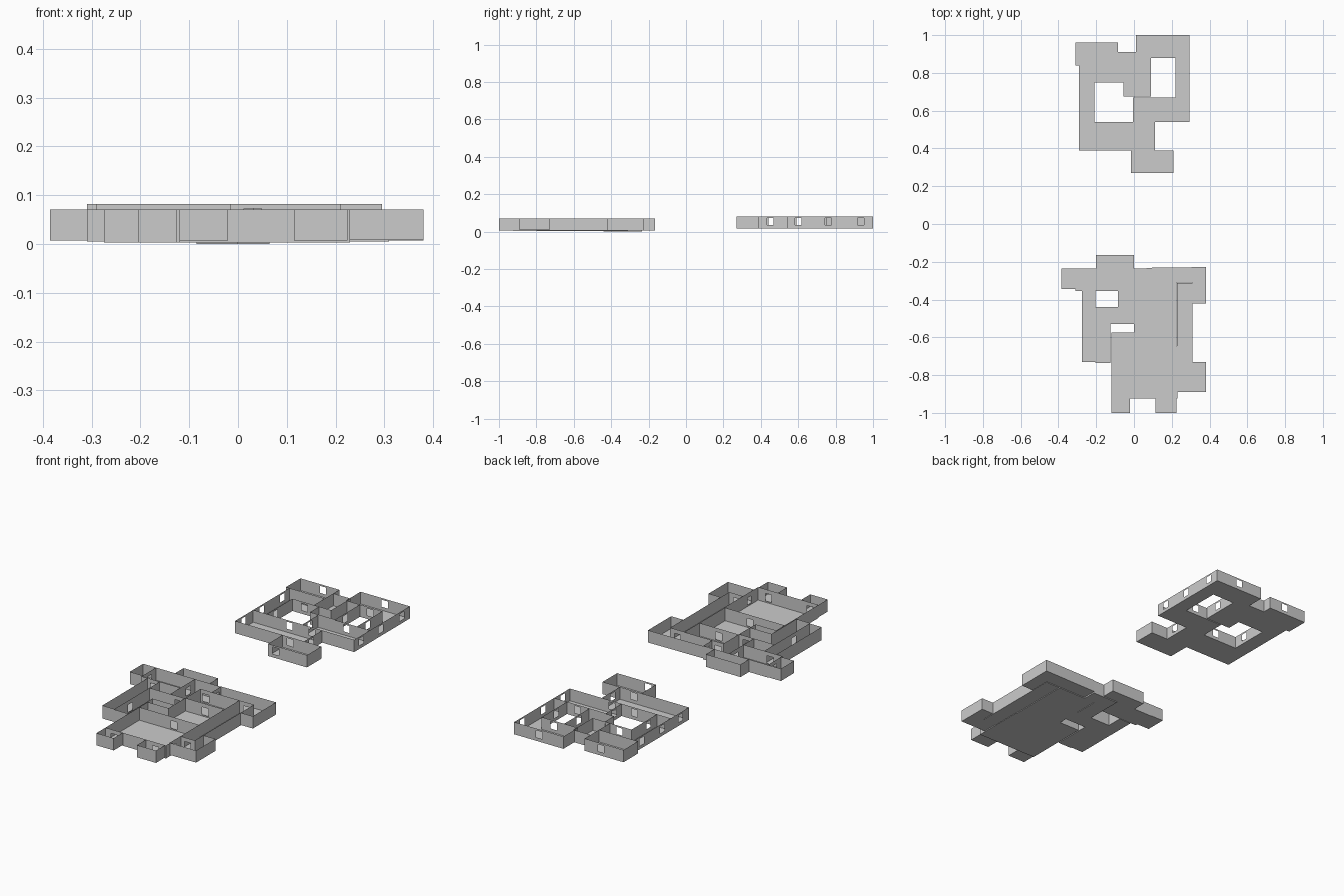
import bpy
import bmesh
from mathutils import Vector

if "Cube" in bpy.data.objects:
    bpy.data.objects.remove(bpy.data.objects["Cube"], do_unlink=True)

grey = bpy.data.materials.new("plain_grey")
grey.use_nodes = True
grey.diffuse_color = (0.6, 0.6, 0.6, 1)
grey.node_tree.nodes["Principled BSDF"].inputs["Base Color"].default_value = (0.6, 0.6, 0.6, 1)

HALF = 0.018      # half the width of an opening
NEAR = 0.012      # how close a wall must be to an opening to be cut


def rect(x0, y0, x1, y1):
    return [(x0, y0), (x1, y0), (x1, y1), (x0, y1)]


def panel(bm, a, b, low, high):
    """Upright sheet between two plan points."""
    if (b - a).length < 1e-4 or high - low < 1e-4:
        return
    corners = [(a, low), (b, low), (b, high), (a, high)]
    bm.faces.new([bm.verts.new((p.x, p.y, z)) for p, z in corners])


def room(name, plan, low, high, openings, sill, head):
    """Open-topped room: floor sheet and walls, cut wherever an opening lies on a wall."""
    bm = bmesh.new()
    plan = [Vector(p) for p in plan]
    floor = bm.faces.new([bm.verts.new((p.x, p.y, low)) for p in plan])
    for a, b in zip(plan, plan[1:] + plan[:1]):
        along = (b - a).normalized()
        length = (b - a).length
        cuts = []
        for o in openings:
            d = Vector(o) - a
            t = d.dot(along)
            if abs(d.cross(along)) < NEAR and HALF < t < length - HALF:
                cuts.append(t)
        start = a
        for t in sorted(cuts):
            left, right = a + along * (t - HALF), a + along * (t + HALF)
            panel(bm, start, left, low, high)
            panel(bm, left, right, low, max(low, sill))
            panel(bm, left, right, head, high)
            start = right
        panel(bm, start, b, low, high)
    bmesh.ops.remove_doubles(bm, verts=bm.verts, dist=1e-5)
    bmesh.ops.triangulate(bm, faces=[floor])
    mesh = bpy.data.meshes.new(name)
    bm.to_mesh(mesh)
    bm.free()
    mesh.materials.append(grey)
    ob = bpy.data.objects.new(name, mesh)
    bpy.context.collection.objects.link(ob)


# Rear building: rooms around two courtyards, with windows
rear_rooms = {
    "rear_corner_room": rect(-.31, .84, -.085, .96),
    "rear_link_room": rect(-.085, .75, .015, .91),
    "rear_right_wing": [(-.29, .54), (-.21, .54), (-.21, .75), (-.085, .75), (-.085, .84), (-.29, .84)],
    "rear_hall": rect(-.29, .39, .11, .54),
    "rear_porch": rect(-.015, .27, .21, .39),
    "rear_side_room": rect(-.005, .54, .295, .67),
    "rear_left_wing": [(.295, .67), (.295, 1), (.01, 1), (.01, .88), (.22, .88), (.22, .67)],
    "rear_passage": [(-.055, .675), (.09, .675), (.09, .88), (.015, .88), (.015, .75), (-.055, .75)],
}
windows = [
    (.295, .6), (.295, .76), (.295, .935), (.15, 1), (-.18, .96), (.11, .45),
    (-.29, .46), (-.29, .61), (-.29, .78), (-.08, .54), (-.14, .75), (-.21, .61),
    (.16, .67), (.22, .76), (.15, .88), (.09, .76), (.03, .27), (-.005, .6),
    (-.04, .75), (.03, .39), (.05, .54),
]
for name, plan in rear_rooms.items():
    room(name, plan, .018, .082, windows, .036, .073)

# Front building: great rooms ringed by side rooms, joined by doorways
front_rooms = {
    "front_end_closet": (rect(-.385, -.345, -.31, -.235), .007),
    "front_back_room": (rect(-.31, -.355, -.085, -.235), .005),
    "front_back_bay": (rect(-.2, -.235, 0, -.165), .005),
    "front_link": ([(-.085, -.235), (.065, -.235), (.065, -.31), (0, -.31), (0, -.44), (-.085, -.44)], 0),
    "front_right_corridor": (rect(-.275, -.73, -.205, -.355), .003),
    "front_inner_room": ([(-.205, -.735), (-.125, -.735), (-.125, -.53), (0, -.53), (0, -.44), (-.205, -.44)], .003),
    "front_upper_hall": (rect(0, -.435, .225, -.31), .003),
    "front_middle_hall": ([(-.12, -.645), (.225, -.645), (.225, -.435), (0, -.435), (0, -.575), (-.12, -.575)], .003),
    "front_great_hall": (rect(-.12, -.925, .23, -.645), .003),
    "front_left_gallery": ([(.065, -.232), (.38, -.228), (.38, -.42), (.31, -.42), (.31, -.31), (.065, -.31)], .007),
    "front_left_corridor": (rect(.227, -.8, .31, -.312), .005),
    "front_left_room": ([(.227, -.8), (.31, -.8), (.31, -.73), (.38, -.73), (.38, -.89), (.227, -.89)], .008),
    "front_right_bay": (rect(-.12, -1, -.02, -.925), .007),
    "front_left_bay": (rect(.115, -1, .225, -.925), .007),
}
doors = [
    (.08, -.645), (.115, -.435), (-.07, -.925), (.17, -.925), (.228, -.85),
    (.268, -.8), (.268, -.31), (-.31, -.29), (-.085, -.29), (-.24, -.355),
    (-.1, -.235), (-.205, -.6), (.03, -.31), (.065, -.27), (-.04, -.44),
]
for name, (plan, low) in front_rooms.items():
    room(name, plan, low, .071, doors, .01, .05)
